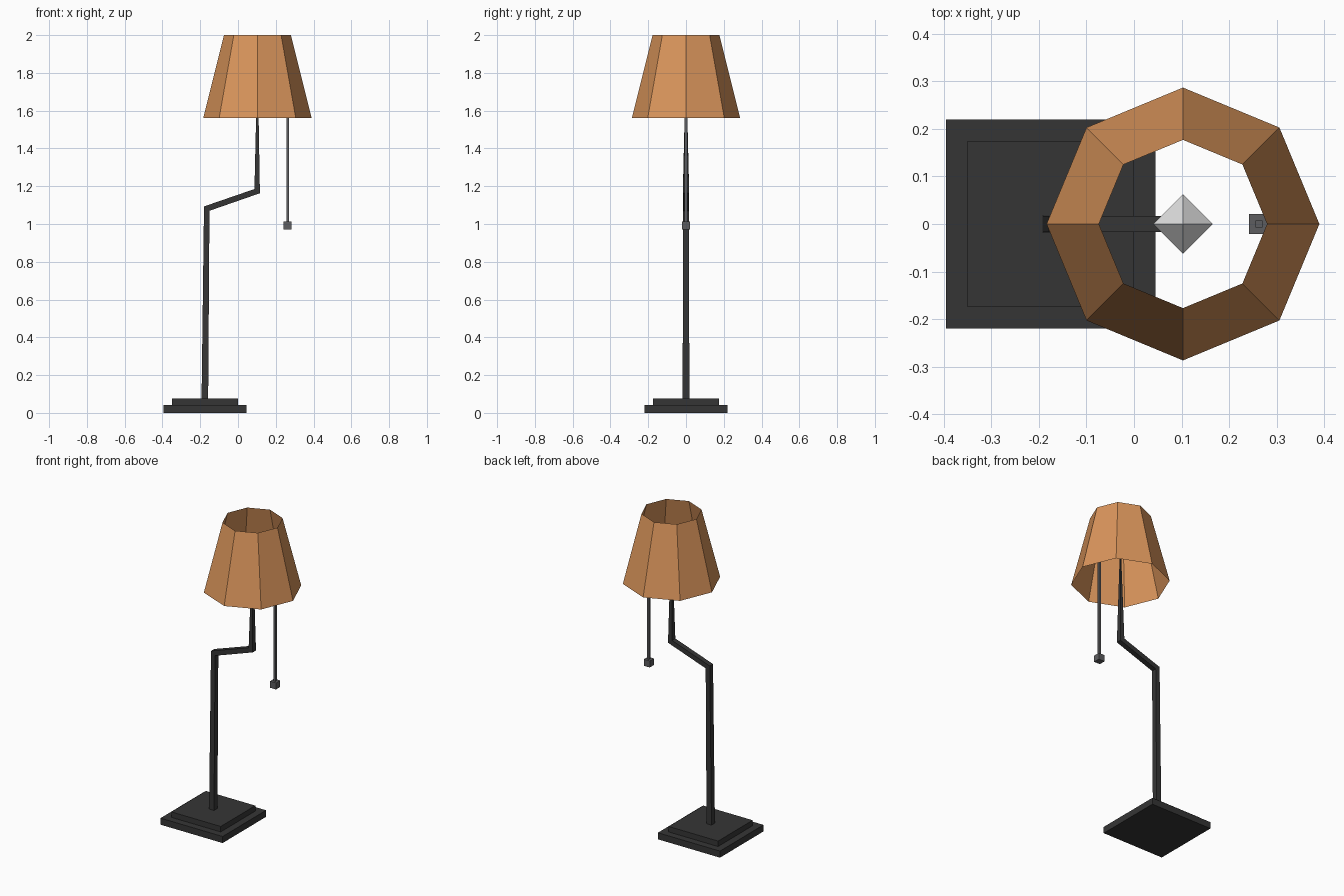
import bpy, bmesh, math
from mathutils import Vector

if "Cube" in bpy.data.objects:
    bpy.data.objects.remove(bpy.data.objects["Cube"])


def material(name, r, g, b):
    m = bpy.data.materials.new(name)
    m.diffuse_color = (r, g, b, 1)
    m.use_nodes = True
    m.node_tree.nodes["Principled BSDF"].inputs["Base Color"].default_value = m.diffuse_color
    return m


black = material("black_metal", 0.036, 0.036, 0.036)
grey = material("grey_metal", 0.11, 0.11, 0.115)
tan = material("tan_shade", 0.70, 0.30, 0.105)
white = material("white_bulb", 0.72, 0.72, 0.72)


def loft(name, rings, mat, caps=True):
    """Skin a stack of equal-sized point rings into one flat-shaded object."""
    bm = bmesh.new()
    loops = [[bm.verts.new(p) for p in ring] for ring in rings]
    n = len(rings[0])
    for a, b in zip(loops, loops[1:]):
        for i in range(n):
            j = (i + 1) % n
            bm.faces.new((a[i], a[j], b[j], b[i]))
    if caps:
        bm.faces.new(loops[0][::-1])
        bm.faces.new(loops[-1])
        bmesh.ops.recalc_face_normals(bm, faces=bm.faces)
    mesh = bpy.data.meshes.new(name)
    bm.to_mesh(mesh)
    bm.free()
    mesh.materials.append(mat)
    obj = bpy.data.objects.new(name, mesh)
    bpy.context.collection.objects.link(obj)
    return obj


def ring(x, z, radius, sides, turn=0.0):
    return [Vector((x + radius * math.cos(turn + math.tau * i / sides),
                    radius * math.sin(turn + math.tau * i / sides), z))
            for i in range(sides)]


def box(name, x, half, z0, z1, mat):
    r = half * math.sqrt(2)
    return loft(name, [ring(x, z, r, 4, math.pi / 4) for z in (z0, z1)], mat)


LAMP_X = 0.103

# stepped square base
box("base_lower", -0.175, 0.22, 0.0, 0.042, black)
box("base_upper", -0.175, 0.175, 0.042, 0.077, black)

# bent, tapering stem: left x, z, right x, z, half depth
sections = [(-0.193, 0.07, -0.158, 0.07, 0.0175),
            (-0.180, 1.093, -0.151, 1.070, 0.0165),
            (0.087, 1.185, 0.116, 1.163, 0.0165),
            (0.100, 1.745, 0.106, 1.745, 0.003)]
loft("stem", [[(xl, -d, zl), (xr, -d, zr), (xr, d, zr), (xl, d, zl)]
              for xl, zl, xr, zr, d in sections], black)

# eight-sided open lampshade, single sheet
loft("lampshade", [ring(LAMP_X, 1.56, 0.287, 8), ring(LAMP_X, 2.0, 0.177, 8)],
     tan, caps=False)

# octahedral bulb
bulb = loft("bulb", [ring(LAMP_X, 1.737, 0.0005, 4), ring(LAMP_X, 1.80, 0.063, 4),
                     ring(LAMP_X, 1.863, 0.0005, 4)], white)

# pull cord with a cube weight
box("pull_cord", 0.263, 0.007, 1.0, 1.76, grey)
box("pull_weight", 0.263, 0.021, 0.972, 1.014, grey)
